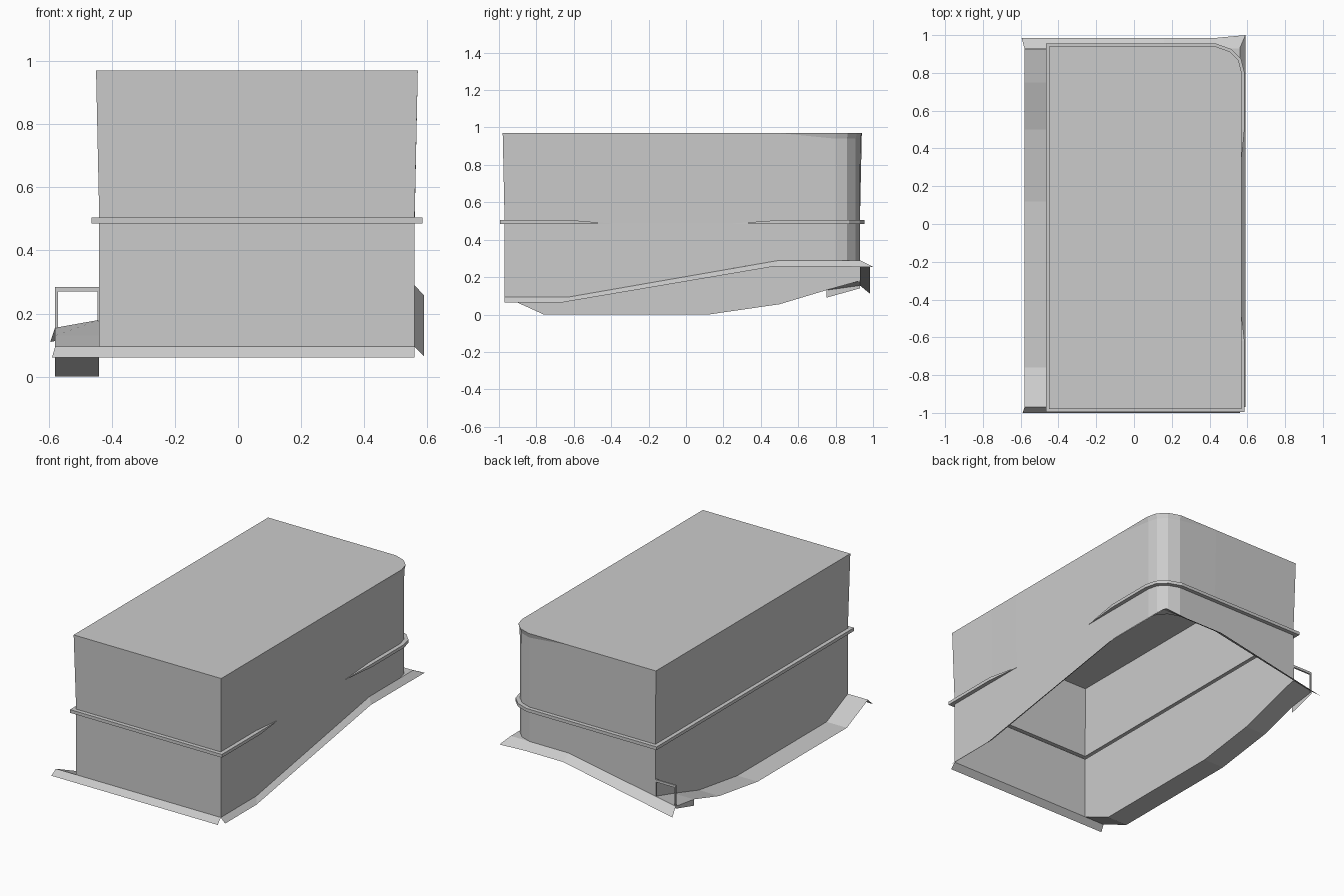
import bpy, bmesh
from mathutils import Vector

if "Cube" in bpy.data.objects:
    bpy.data.objects.remove(bpy.data.objects["Cube"])

grey = bpy.data.materials.new("plain_grey")
grey.diffuse_color = (0.6, 0.6, 0.6, 1)
grey.use_nodes = True
grey.node_tree.nodes["Principled BSDF"].inputs["Base Color"].default_value = grey.diffuse_color


def finish(name, bm, up=False):
    bmesh.ops.remove_doubles(bm, verts=bm.verts, dist=0.0004)
    bm.normal_update()
    if up:
        for f in bm.faces:
            if f.normal.z < -0.01:
                f.normal_flip()
    me = bpy.data.meshes.new(name)
    bm.to_mesh(me)
    bm.free()
    me.materials.append(grey)
    ob = bpy.data.objects.new(name, me)
    bpy.context.collection.objects.link(ob)
    return ob


def loft(name, rows, closed=False, cap=False, up=False):
    """Bridge rows of points with quads; optionally close the loop and cap the last row."""
    bm = bmesh.new()
    vs = [[bm.verts.new(p) for p in r] for r in rows]
    n = len(rows[0])
    for a, b in zip(vs, vs[1:]):
        for i in range(n if closed else n - 1):
            j = (i + 1) % n
            bm.faces.new((a[i], a[j], b[j], b[i]))
    if cap:
        bm.faces.new(vs[-1])
    return finish(name, bm, up)


# Footprint, anticlockwise: x, y, wall bottom height, band amount, lip amount
plan = [(.56, -.97, .095, 1, 0), (.56, -.62, .095, 1, 0), (.56, -.40, .133, 0, 0),
        (.56, .25, .2465, 0, 0), (.56, .50, .29, 1, 0), (.56, .80, .29, 1, 1),
        (.545, .86, .29, 1, 1), (.50, .905, .29, 1, 1), (.43, .93, .29, 1, 1),
        (.16, .93, .29, 1, 0), (-.44, .93, .18, 1, 0), (-.44, .75, .13, 1, 0),
        (-.44, .50, .055, 1, 0), (-.44, .12, 0, 1, 0), (-.44, -.76, 0, 1, 0),
        (-.44, -.97, .095, 1, 0)]


def out(i, d):
    """Footprint point moved outwards by d with mitred corners."""
    p, q, r = (Vector(plan[k % len(plan)][:2]) for k in (i - 1, i, i + 1))
    a, b = (q - p).normalized(), (r - q).normalized()
    n1, n2 = Vector((a.y, -a.x)), Vector((b.y, -b.x))
    m = (n1 + n2) / (1 + n1.dot(n2))
    return q + m * d


def ring(d, z):
    return [(*out(i, d(p)), z(p)) for i, p in enumerate(plan)]


def band_top(p):
    return .505 if p[3] else .487


wall = lambda p: 0
# Lower walls, trim band and upper walls with roof
loft("lower_walls", [ring(wall, lambda p: p[2]), ring(wall, lambda p: .485)], True)
loft("trim_band", [ring(wall, lambda p: .485), ring(lambda p: .025 * p[3], lambda p: .485),
                   ring(lambda p: .025 * p[3], band_top), ring(wall, band_top)], True)
loft("upper_walls_and_roof", [ring(wall, band_top),
                              ring(lambda p: .002 if p[4] else .01, lambda p: .94 if p[4] else .97),
                              ring(lambda p: .01, lambda p: .97)], True, True)

# Sloping skirts along the front, right and back
loft("front_skirt", [[(-.58, -.97, .095), (.56, -.97, .095)],
                     [(-.59, -1, .06), (.56, -1, .06)]], up=True)
loft("right_skirt", [[(.56, -.97, .095), (.56, -.62, .095), (.56, .5, .29), (.56, .93, .29)],
                     [(.59, -.97, .065), (.59, -.66, .065), (.59, .47, .257), (.59, 1, .255)]], up=True)
loft("back_skirt", [[(.56, .93, .29), (.43, .93, .29), (.16, .93, .29), (-.44, .93, .18), (-.58, .93, .155)],
                    [(.59, 1, .255), (.43, .985, .255), (.16, .985, .255), (-.44, .985, .14), (-.595, .985, .11)]],
     up=True)

# Flat plate filling the rounded corner
arc = [(p[0], p[1], .29) for p in plan[5:9]]
loft("corner_plate", [arc, [(.56, .93, .29)] * 4], up=True)

# Side ramp along the left wall, with a short fascia at its back end
inner = [(p[0], p[1], p[2]) for p in plan[10:]]
outer = [(-.58, y, .155 if y > .9 else z) for _, y, z in inner]
loft("side_ramp", [inner, outer], up=True)
loft("ramp_fascia", [[(-.58, .93, .155), (-.58, .75, .13)], [(-.58, .93, .14), (-.58, .75, .09)]])


# Small frame at the back end of the ramp
def box(name, x0, x1, y0, y1, z0, z1):
    bm = bmesh.new()
    bmesh.ops.create_cube(bm, size=1)
    for v in bm.verts:
        v.co = ((x0 + x1) / 2 + v.co.x * (x1 - x0), (y0 + y1) / 2 + v.co.y * (y1 - y0),
                (z0 + z1) / 2 + v.co.z * (z1 - z0))
    finish(name, bm)


box("frame_post_outer", -.58, -.57, .92, .93, .152, .285)
box("frame_post_inner", -.445, -.44, .92, .93, .175, .285)
box("frame_bar", -.57, -.445, .92, .93, .27, .285)
